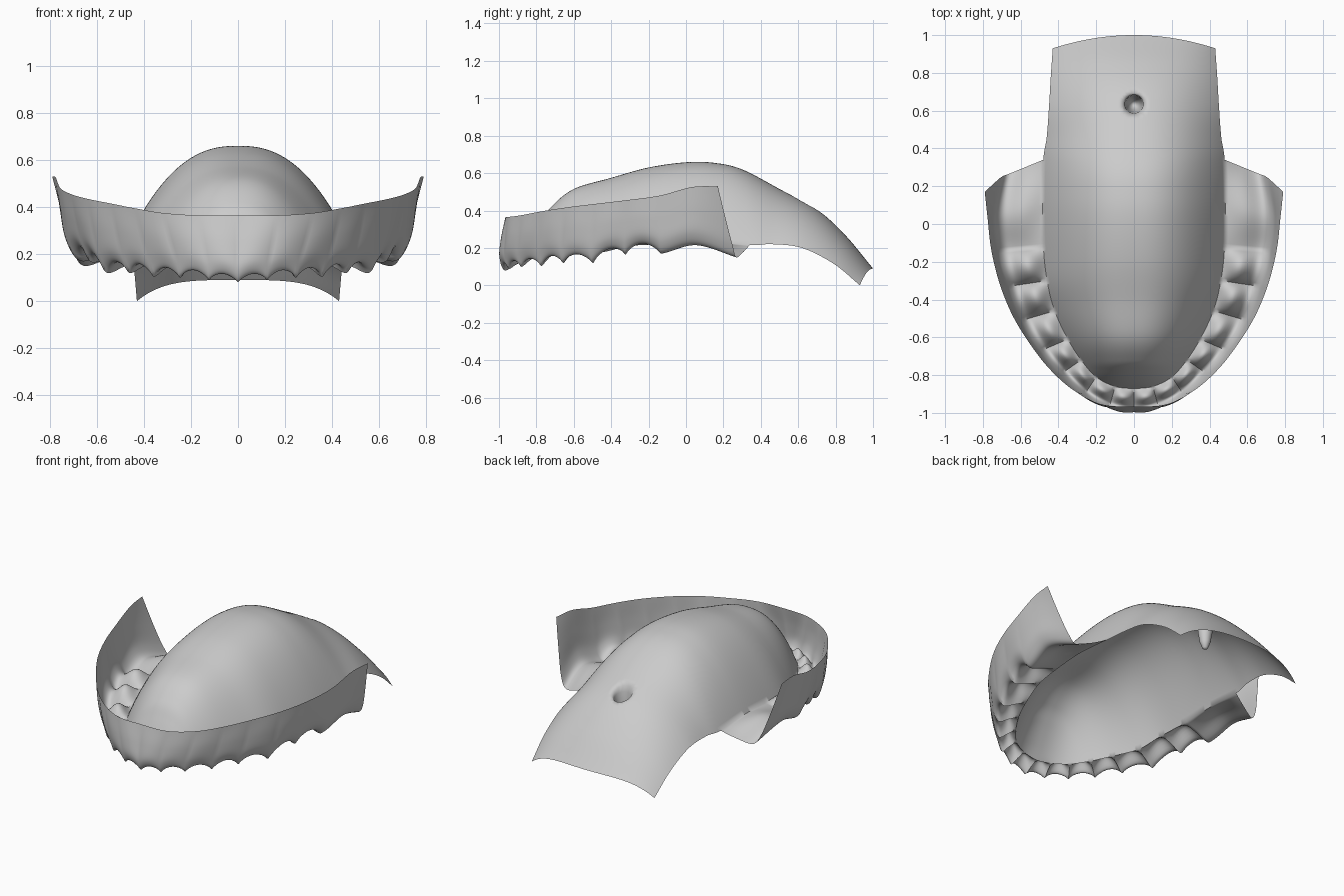
import bpy, bmesh, math
from mathutils import Vector

if "Cube" in bpy.data.objects:
    bpy.data.objects.remove(bpy.data.objects["Cube"])

# Stations along the arch, midline to back (inner edge continues to the soft palate end)
INNER = [(0, -.87, .13), (.10, -.86, .14), (.20, -.81, .15), (.28, -.72, .16), (.35, -.61, .17),
         (.42, -.46, .175), (.46, -.30, .21), (.48, -.12, .22), (.485, .1, .23), (.48, .34, .215),
         (.462, .46, .22), (.45, .62, .20), (.44, .79, .115), (.43, .93, 0)]
OUTER = [(0, -.995, .08), (.13, -.97, .09), (.26, -.90, .10), (.38, -.79, .105), (.49, -.67, .12),
         (.59, -.51, .12), (.66, -.33, .165), (.715, -.14, .17), (.735, .04, .215), (.70, .25, .15)]
RIM = [(0, -.965, .365), (.17, -.955, .365), (.32, -.88, .375), (.44, -.775, .395), (.54, -.65, .415),
       (.64, -.49, .435), (.71, -.32, .455), (.755, -.14, .48), (.775, .03, .525), (.79, .17, .53)]
SPINE = [(-.87, .13), (-.84, .21), (-.78, .33), (-.72, .42), (-.6, .515), (-.4, .575), (-.2, .63),
         (0, .658), (.15, .655), (.3, .62), (.5, .515), (.7, .405), (.85, .27), (1, .09)]
SUB, NT, NV = 12, 36, 30
UV_Y, UV_R = .635, .068


def spline(pts, s, mirror=False):
    """Catmull-Rom point on a list of tuples at parameter s."""
    p = [Vector(q) for q in pts]
    n = len(p)
    i = min(max(int(s), 0), n - 2)
    f = s - i
    b, c = p[i], p[i + 1]
    if i > 0:
        a = p[i - 1]
    elif mirror:
        a = Vector((-p[1].x, p[1].y, p[1].z))
    else:
        a = b * 2 - c
    d = p[i + 2] if i + 2 < n else c * 2 - b
    return .5 * (2 * b + (c - a) * f + (2 * a - 5 * b + 4 * c - d) * f * f + (3 * b - a - 3 * c + d) * f ** 3)


def spine_z(y):
    for i in range(len(SPINE) - 1):
        if y <= SPINE[i + 1][0] or i == len(SPINE) - 2:
            lo, hi = 0.0, 1.0
            for _ in range(24):
                m = (lo + hi) / 2
                if spline(SPINE, i + m)[0] < y:
                    lo = m
                else:
                    hi = m
            return spline(SPINE, i + lo)[1]


def gum_row(s):
    """Rim, wall, gum margin, socket floor, inner edge."""
    rim, out, inn = spline(RIM, s, True), spline(OUTER, s, True), spline(INNER, s, True)
    zb = out.z
    w = abs(math.sin(math.pi * s)) ** .8 if s < 7 else 0
    hump = w * (.03 + .004 * s)
    margin = Vector((out.x, out.y, zb + .06 + hump * .6))
    side = Vector((inn.x - out.x, inn.y - out.y, 0))
    bulge = -side.normalized() * .012 * w
    wall = rim.lerp(margin, .55) + bulge * .5 - side.normalized() * .004
    low = margin + side * .2
    low.z = zb + hump
    mid = margin + side * .6
    mid.z = zb + .025 + hump + .03 * w
    prof = [rim, wall, margin + bulge * .5, low, mid, inn]
    return [spline(prof, 5 * j / NV) for j in range(NV + 1)]


def palate_row(s):
    """Arched section from the inner gum edge to the midline."""
    e = spline(INNER, s, True)
    back = min(max((s - 9) / 4, 0), 1)
    p = 2.4 - .4 * back
    row = []
    for j in range(NT + 1):
        t = 1 - j / NT
        y = e.y + .07 * back * (1 - t * t)
        row.append(Vector((e.x * t, y, e.z + (spine_z(y) - e.z) * (1 - t ** p))))
    return row


def add_grid(bm, rows, sign):
    vs = [[bm.verts.new((sign * p.x, p.y, p.z)) for p in r] for r in rows]
    for a, b in zip(vs, vs[1:]):
        for j in range(len(a) - 1):
            bm.faces.new((a[j], a[j + 1], b[j + 1], b[j]))


bm = bmesh.new()
gum = [gum_row(i / SUB) for i in range(9 * SUB + 1)]
palate = [palate_row(i / SUB) for i in range(13 * SUB + 1)]
for sign in (1, -1):
    add_grid(bm, gum, sign)
    add_grid(bm, palate, sign)
bmesh.ops.remove_doubles(bm, verts=bm.verts[:], dist=.0004)


# Hollow uvula: open the sheet, then bridge to a tapering cup
def dist(v):
    return math.hypot(v.co.x, v.co.y - UV_Y)


bmesh.ops.delete(bm, geom=[v for v in bm.verts if dist(v) < UV_R], context='VERTS')
hole = [e for e in bm.edges if e.is_boundary and all(dist(v) < UV_R + .05 for v in e.verts)]
z0 = spine_z(UV_Y)
rings = []
for r, dz, slope in ((.058, -.012, -.5), (.049, -.035, -.3), (.045, -.08, 0), (.041, -.14, 0),
                     (.031, -.2, 0), (.016, -.24, 0)):
    ring = []
    for k in range(32):
        a = 2 * math.pi * k / 32
        dy = r * math.sin(a)
        ring.append(bm.verts.new((r * math.cos(a), UV_Y + dy, z0 + dz + slope * dy)))
    rings.append(ring)
for a, b in zip(rings, rings[1:]):
    for k in range(32):
        n = (k + 1) % 32
        bm.faces.new((a[k], a[n], b[n], b[k]))
tip = bm.verts.new((0, UV_Y, z0 - .25))
for k in range(32):
    bm.faces.new((rings[-1][k], rings[-1][(k + 1) % 32], tip))
top = [bm.edges.get((rings[0][k], rings[0][(k + 1) % 32])) for k in range(32)]
bmesh.ops.bridge_loops(bm, edges=hole + top)
bmesh.ops.recalc_face_normals(bm, faces=bm.faces[:])

# Finished sheet
me = bpy.data.meshes.new("upper_gum_and_palate")
bm.to_mesh(me)
bm.free()
ob = bpy.data.objects.new("upper_gum_and_palate", me)
bpy.context.collection.objects.link(ob)
bpy.context.view_layer.objects.active = ob
ob.select_set(True)
bpy.ops.object.shade_smooth_by_angle(angle=math.radians(70))
